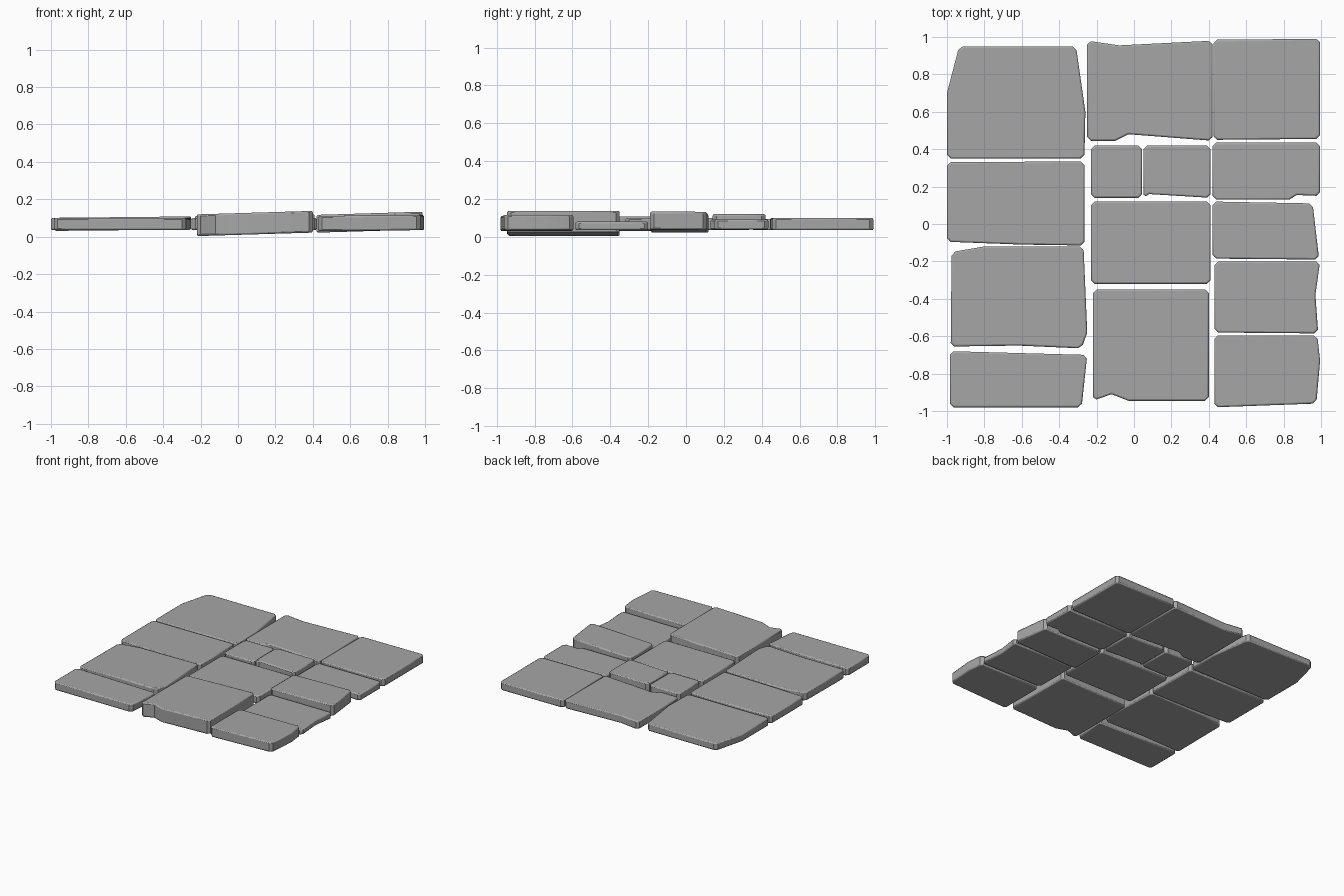
import bpy
import bmesh

cube = bpy.data.objects.get("Cube")
if cube:
    bpy.data.objects.remove(cube, do_unlink=True)

# Single stone colour
GREY = (0.38, 0.38, 0.38, 1)
stone_grey = bpy.data.materials.new("stone_grey")
stone_grey.use_nodes = True
stone_grey.diffuse_color = GREY
shader = stone_grey.node_tree.nodes["Principled BSDF"]
shader.inputs["Base Color"].default_value = GREY
shader.inputs["Roughness"].default_value = 0.9


def paving_stone(name, bottom, top, outline, tilt=0):
    """Extrude a chipped outline into a slab, lean it along x, soften its edges."""
    middle = sum(x for x, y in outline) / len(outline)
    bm = bmesh.new()
    rings = []
    for height in (bottom, top):
        rings.append([bm.verts.new((x, y, height + tilt * (x - middle))) for x, y in outline])
    lower, upper = rings
    bm.faces.new(list(reversed(lower)))
    bm.faces.new(upper)
    count = len(outline)
    for i in range(count):
        j = (i + 1) % count
        bm.faces.new((lower[i], lower[j], upper[j], upper[i]))
    bmesh.ops.recalc_face_normals(bm, faces=bm.faces[:])
    # Clip the upright corners
    corners = [e for e in bm.edges
               if abs(e.verts[0].co.z - e.verts[1].co.z) > (top - bottom) * 0.9
               and e.calc_face_angle() > 0.9]
    bmesh.ops.bevel(bm, geom=corners, offset=0.02, segments=1, affect='EDGES')
    mesh = bpy.data.meshes.new(name)
    bm.to_mesh(mesh)
    bm.free()
    mesh.materials.append(stone_grey)
    slab = bpy.data.objects.new(name, mesh)
    bpy.context.collection.objects.link(slab)
    # Worn rim on the top and bottom
    rim = slab.modifiers.new("worn_rim", 'BEVEL')
    rim.width = 0.009
    rim.segments = 2
    rim.limit_method = 'ANGLE'
    rim.angle_limit = 1.0
    bpy.ops.object.select_all(action='DESELECT')
    slab.select_set(True)
    bpy.context.view_layer.objects.active = slab
    bpy.ops.object.shade_smooth_by_angle(angle=0.5)
    return slab


# Right-hand column as seen from its own front (-x), back to front
paving_stone("right_back_stone", 0.035, 0.095,
             [(-1, .35), (-.265, .35), (-.26, .6), (-.31, .95), (-.935, .95), (-1, .7)])
paving_stone("right_upper_stone", 0.035, 0.1,
             [(-1, -.095), (-.6, -.11), (-.265, -.115), (-.265, .335), (-1, .33)])
paving_stone("right_lower_stone", 0.035, 0.105,
             [(-.98, -.655), (-.62, -.65), (-.28, -.665), (-.25, -.58),
              (-.27, -.12), (-.8, -.12), (-.975, -.15)], tilt=0.01)
paving_stone("right_front_stone", 0.035, 0.1,
             [(-.985, -.98), (-.28, -.98), (-.25, -.7), (-.985, -.68)])

# Middle column
paving_stone("middle_back_stone", 0.035, 0.1,
             [(-.25, .445), (-.1, .445), (-.03, .48), (.42, .445),
              (.42, .98), (-.08, .955), (-.25, .98)])
paving_stone("middle_small_stone", 0.04, 0.112,
             [(-.23, .14), (.043, .14), (.043, .42), (-.23, .42)])
paving_stone("middle_chipped_stone", 0.04, 0.12,
             [(.05, .135), (.08, .16), (.41, .14), (.41, .42), (.05, .42)])
paving_stone("middle_centre_stone", 0.035, 0.1,
             [(-.23, -.32), (.41, -.32), (.41, .12), (-.23, .12)])
paving_stone("middle_front_stone", 0.011, 0.127,
             [(-.22, -.945), (-.12, -.91), (-.03, -.945), (.4, -.945),
              (.4, -.35), (-.22, -.35)], tilt=0.03)

# Left-hand column (+x)
paving_stone("left_back_stone", 0.035, 0.1,
             [(.424, .45), (.995, .455), (.995, .99), (.424, .985)])
paving_stone("left_upper_stone", 0.038, 0.092,
             [(.42, .13), (.83, .13), (.87, .155), (.995, .15), (.995, .435), (.42, .435)])
paving_stone("left_middle_stone", 0.03, 0.125,
             [(.42, -.185), (.99, -.19), (.955, .11), (.42, .12)], tilt=0.03)
paving_stone("left_lower_stone", 0.035, 0.08,
             [(.43, -.58), (.985, -.585), (.97, -.38), (.995, -.2), (.43, -.2)])
paving_stone("left_front_stone", 0.033, 0.114,
             [(.43, -.98), (.975, -.96), (.995, -.73), (.98, -.595), (.43, -.595)], tilt=0.01)
